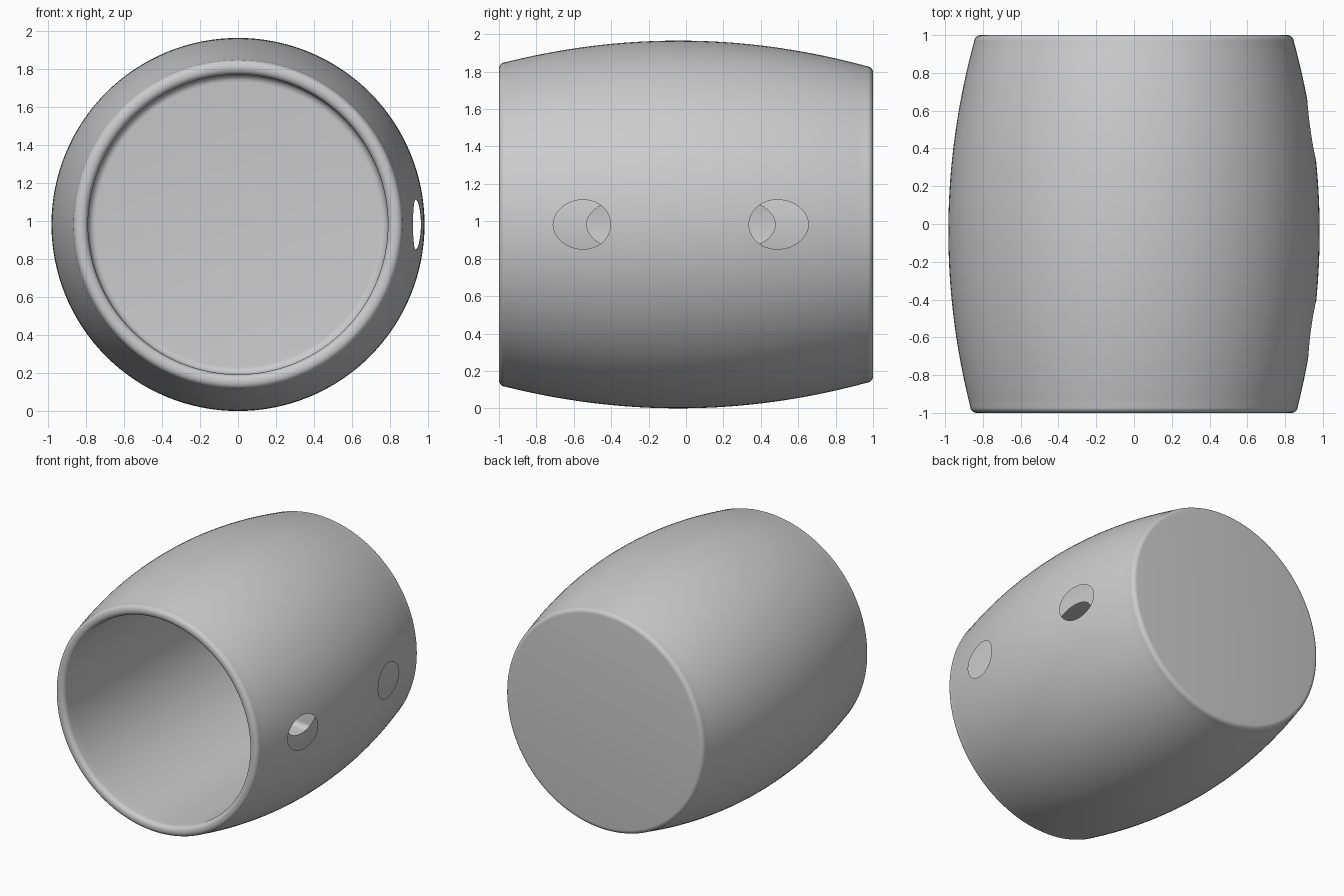
import bpy, bmesh
from math import sin, cos, pi, radians, hypot
from mathutils import Vector

cube = bpy.data.objects.get("Cube")
if cube:
    bpy.data.objects.remove(cube, do_unlink=True)

AXIS_Z = 0.983
BORE = 0.79


def bulge(y):
    """Outer radius of the barrel at y."""
    return 0.983 - 0.135 * (y + 0.04) ** 2


def arc(cr, cy, rad, start, end, n=6):
    angles = [radians(start + (end - start) * i / n) for i in range(n + 1)]
    return [(cr + rad * cos(a), cy + rad * sin(a)) for a in angles]


def make_object(name, bm):
    mesh = bpy.data.meshes.new(name)
    bm.to_mesh(mesh)
    bm.free()
    obj = bpy.data.objects.new(name, mesh)
    bpy.context.collection.objects.link(obj)
    return obj


# Barrel cup: closed at the back, open at the front
fillet, edge = 0.035, 0.965
profile = [(0, 1)]
profile += arc(bulge(edge) - fillet, edge, fillet, 90, 0)
rings = 40
for i in range(1, rings):
    y = edge - 2 * edge * i / rings
    profile.append((bulge(y), y))
profile += arc(bulge(-edge) - fillet, -edge, fillet, 0, -90)
profile += arc(BORE + fillet, -edge, fillet, -90, -180)
profile += [(BORE, -0.9 + 0.1 * i) for i in range(18)]
profile += arc(BORE - 0.04, 0.86, 0.04, 0, 90)
profile.append((0, 0.9))

bm = bmesh.new()
verts = [bm.verts.new((r, y, AXIS_Z)) for r, y in profile]
edges = [bm.edges.new(pair) for pair in zip(verts, verts[1:])]
bmesh.ops.spin(bm, geom=verts + edges, cent=(0, 0, AXIS_Z), axis=(0, 1, 0),
               angle=2 * pi, steps=128)
bmesh.ops.remove_doubles(bm, verts=bm.verts[:], dist=0.0001)
bmesh.ops.recalc_face_normals(bm, faces=bm.faces[:])
cup = make_object("barrel_cup", bm)


def slanted_cutter(y_mid, x_mid, half_width, slope):
    """Oval bar leaning along y as it goes into the wall."""
    bm = bmesh.new()
    loops = []
    for x in (0.74, 1.08):
        y0 = y_mid + slope * (x_mid - x)
        loops.append([bm.verts.new((x, y0 + half_width * cos(a), AXIS_Z + 0.132 * sin(a)))
                      for a in (2 * pi * i / 64 for i in range(64))])
    a, b = loops
    for i in range(64):
        j = (i + 1) % 64
        bm.faces.new((a[i], a[j], b[j], b[i]))
    bm.faces.new(a)
    bm.faces.new(b)
    bmesh.ops.recalc_face_normals(bm, faces=bm.faces[:])
    obj = make_object("hole_cutter", bm)
    obj.hide_render = True
    return obj


# Two oval side holes that lean toward each other
bpy.context.view_layer.objects.active = cup
for args in ((-0.545, 0.935, 0.182, 1.35), (0.50, 0.944, 0.190, -1.38)):
    cutter = slanted_cutter(*args)
    mod = cup.modifiers.new("side_hole", "BOOLEAN")
    mod.operation = "DIFFERENCE"
    mod.solver = "EXACT"
    mod.object = cutter
    bpy.ops.object.modifier_apply(modifier=mod.name)
    bpy.data.objects.remove(cutter, do_unlink=True)

# Open the hole sides into the hollow wall
bm = bmesh.new()
bm.from_mesh(cup.data)
sides = []
for f in bm.faces:
    c = f.calc_center_median()
    r = hypot(c.x, c.z - AXIS_Z)
    if abs(c.y) < 0.8 and c.x > 0 and BORE + 0.01 < r < bulge(c.y) - 0.012:
        sides.append(f)
bmesh.ops.delete(bm, geom=sides, context="FACES")
bm.to_mesh(cup.data)
bm.free()

# Plain grey finish
grey = bpy.data.materials.new("plain_grey")
grey.use_nodes = True
colour = (0.6, 0.6, 0.6, 1)
grey.diffuse_color = colour
grey.node_tree.nodes["Principled BSDF"].inputs["Base Color"].default_value = colour
cup.data.materials.clear()
cup.data.materials.append(grey)

bpy.ops.object.select_all(action="DESELECT")
cup.select_set(True)
bpy.context.view_layer.objects.active = cup
bpy.ops.object.shade_smooth_by_angle(angle=radians(35))
